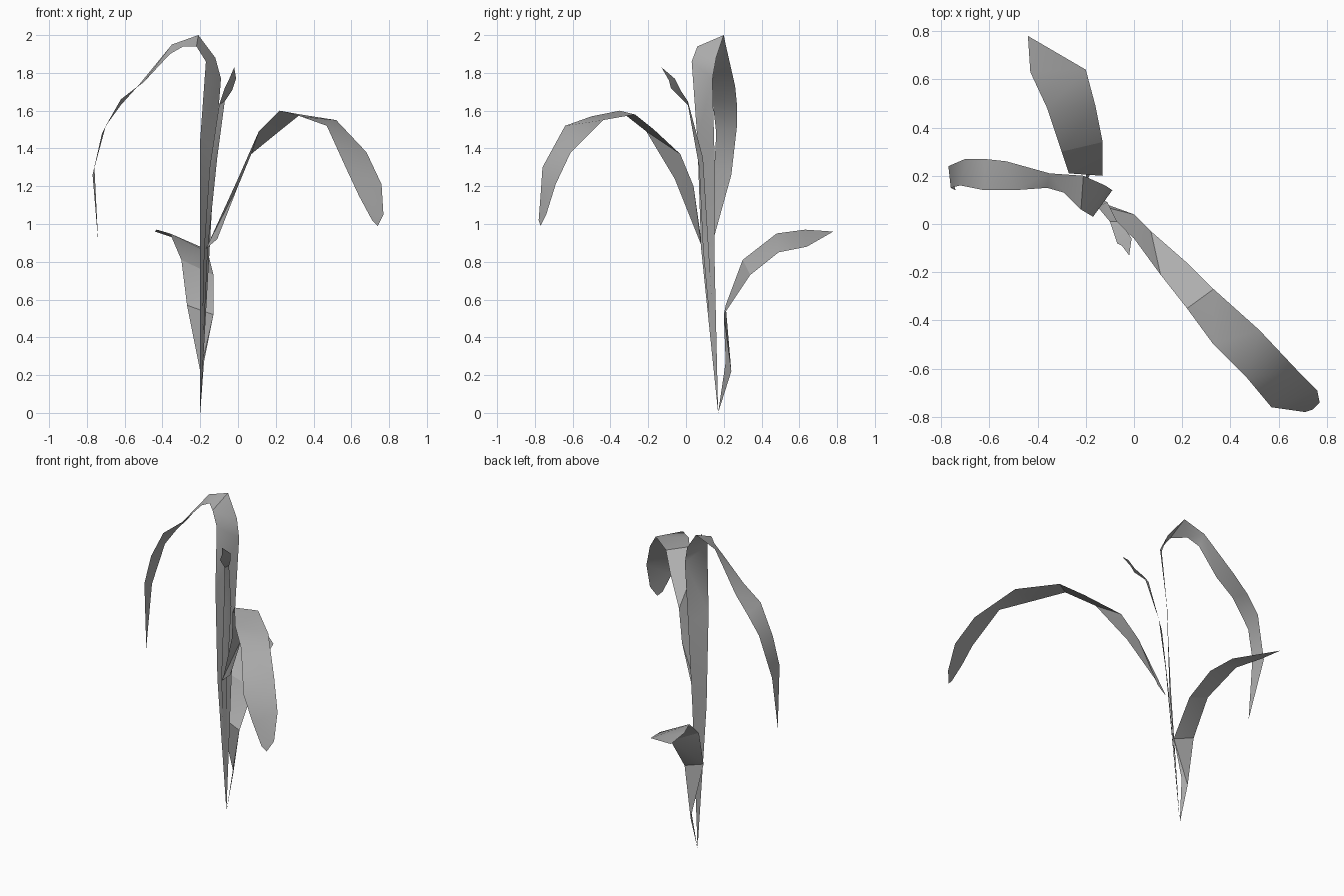
import bpy
import bmesh
import math

# Remove the default cube only
default_cube = bpy.data.objects.get("Cube")
if default_cube:
    bpy.data.objects.remove(default_cube, do_unlink=True)

# One plain colour for the whole plant
leaf_material = bpy.data.materials.new("leaf_grey")
leaf_material.use_nodes = True
leaf_colour = (.42, .42, .42, 1)
leaf_material.diffuse_color = leaf_colour
shader = leaf_material.node_tree.nodes["Principled BSDF"]
shader.inputs["Base Color"].default_value = leaf_colour

ROOT = (-.2, .17, 0)


def make_leaf(name, start, left_edge, right_edge, tip):
    """Skin a thin blade between two edge curves, closed to a point at both ends."""
    bm = bmesh.new()
    first = bm.verts.new(start)
    lefts = [bm.verts.new(point) for point in left_edge]
    rights = [bm.verts.new(point) for point in right_edge]
    last = bm.verts.new(tip)

    bm.faces.new((first, rights[0], lefts[0]))
    for row in range(len(lefts) - 1):
        bm.faces.new((lefts[row], rights[row], rights[row + 1], lefts[row + 1]))
    bm.faces.new((lefts[-1], rights[-1], last))
    bmesh.ops.triangulate(bm, faces=bm.faces[:], quad_method='SHORT_EDGE')

    mesh = bpy.data.meshes.new(name)
    bm.to_mesh(mesh)
    bm.free()
    mesh.materials.append(leaf_material)
    leaf = bpy.data.objects.new(name, mesh)
    bpy.context.collection.objects.link(leaf)

    # Soft shading along the blade, crisp at the folds
    bpy.ops.object.select_all(action='DESELECT')
    leaf.select_set(True)
    bpy.context.view_layer.objects.active = leaf
    bpy.ops.object.shade_smooth_by_angle(angle=math.radians(30))
    return leaf


# Wide leaf arching to the front left
make_leaf(
    "front_arching_leaf",
    start=(-.17, .08, .87),
    left_edge=[
        (-.11, .08, .92), (0, .04, 1.2), (.07, -.03, 1.37),
        (.23, -.17, 1.5), (.33, -.27, 1.58), (.52, -.44, 1.55),
        (.68, -.61, 1.38), (.76, -.69, 1.21), (.77, -.74, 1.05),
    ],
    right_edge=[
        (-.16, .08, .89), (0, -.06, 1.24), (.11, -.21, 1.49),
        (.22, -.35, 1.6), (.33, -.5, 1.57), (.47, -.64, 1.52),
        (.57, -.76, 1.3), (.64, -.77, 1.15), (.71, -.78, 1.02),
    ],
    tip=(.74, -.77, .99),
)

# Tall central blade that folds over and droops to the right
make_leaf(
    "tall_drooping_leaf",
    start=ROOT,
    left_edge=[
        (-.2, .08, .87), (-.2, .06, 1.45), (-.17, .03, 1.86),
        (-.22, .06, 1.94), (-.29, .13, 1.94), (-.36, .15, 1.9),
        (-.5, .14, 1.75), (-.62, .14, 1.66), (-.72, .16, 1.48),
        (-.76, .15, 1.3),
    ],
    right_edge=[
        (-.15, .15, .87), (-.12, .15, 1.4), (-.09, .14, 1.77),
        (-.12, .16, 1.88), (-.21, .2, 2), (-.35, .21, 1.95),
        (-.53, .26, 1.73), (-.62, .27, 1.63), (-.7, .27, 1.52),
        (-.77, .24, 1.26),
    ],
    tip=(-.74, .14, .9),
)

# Slim young shoot hugging the central blade
make_leaf(
    "young_shoot",
    start=ROOT,
    left_edge=[
        (-.18, .09, .87), (-.15, .07, 1.3), (-.1, .01, 1.63),
        (-.07, -.08, 1.72), (-.05, -.09, 1.76),
    ],
    right_edge=[
        (-.16, .12, .87), (-.11, .09, 1.35), (-.07, .01, 1.65),
        (-.03, -.03, 1.71), (-.01, -.06, 1.77),
    ],
    tip=(-.02, -.13, 1.83),
)

# Low leaf bending out to the back
make_leaf(
    "back_leaf",
    start=ROOT,
    left_edge=[
        (-.2, .24, .22), (-.27, .21, .57), (-.3, .3, .81),
        (-.36, .48, .95), (-.43, .63, .97),
    ],
    right_edge=[
        (-.18, .21, .27), (-.13, .2, .52), (-.13, .34, .73),
        (-.16, .49, .85), (-.2, .64, .88), 
    ][:4] + [(-.2, .64, .88)],
    tip=(-.44, .78, .96),
)
